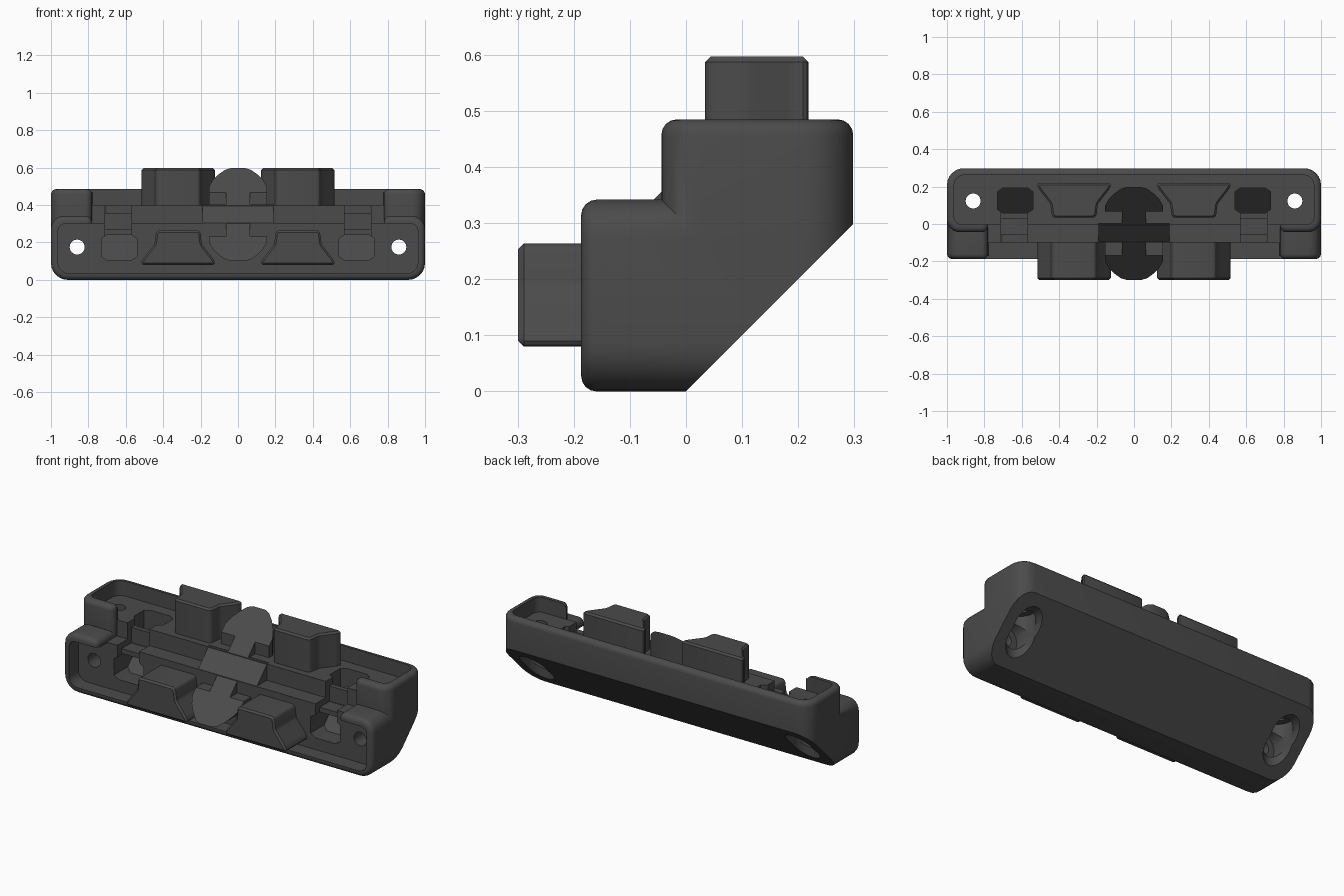
import bpy, bmesh, math
from mathutils import Vector

if "Cube" in bpy.data.objects:
    bpy.data.objects.remove(bpy.data.objects["Cube"])

M = 0.298            # the two legs mirror each other: (y, z) -> (M - z, M - y)
DIAG = 0.4           # inner diagonal plane z = y + DIAG

mat = bpy.data.materials.new("dark grey plastic")
mat.diffuse_color = (0.07, 0.07, 0.07, 1)
mat.use_nodes = True
mat.node_tree.nodes["Principled BSDF"].inputs["Base Color"].default_value = mat.diffuse_color


def swap(v):
    return Vector((v.x, M - v.z, M - v.y))


def rounded(corners, seg=6):
    """Outline from (x, z, radius) corners."""
    out, n = [], len(corners)
    for i, (x, z, r) in enumerate(corners):
        p = Vector((x, z))
        if r == 0:
            out.append((x, z))
            continue
        a = (Vector(corners[i - 1][:2]) - p).normalized()
        b = (Vector(corners[(i + 1) % n][:2]) - p).normalized()
        half = a.angle(b) / 2
        c = p + (a + b).normalized() * (r / math.sin(half))
        s, e = p + a * (r / math.tan(half)) - c, p + b * (r / math.tan(half)) - c
        ang = s.angle_signed(e)
        for k in range(seg + 1):
            t = -ang * k / seg
            out.append((c.x + s.x * math.cos(t) - s.y * math.sin(t),
                        c.y + s.x * math.sin(t) + s.y * math.cos(t)))
    return out


def prism(bm, pts, front, back, bevel=0, seg=1, cap_back=True):
    """Extrude an (x, z) outline in y; front and back may depend on z."""
    f = front if callable(front) else lambda z: front
    g = back if callable(back) else lambda z: back
    a = [bm.verts.new((x, f(z), z)) for x, z in pts]
    b = [bm.verts.new((x, g(z), z)) for x, z in pts]
    face = bm.faces.new(a)
    if cap_back:
        bm.faces.new(b[::-1])
    n = len(pts)
    for i in range(n):
        j = (i + 1) % n
        bm.faces.new((a[j], a[i], b[i], b[j]))
    if bevel:
        bmesh.ops.recalc_face_normals(bm, faces=bm.faces)
        bmesh.ops.bevel(bm, geom=list(face.edges), offset=bevel, segments=seg,
                        profile=0.5, affect='EDGES', clamp_overlap=False)


def finish(bm, name):
    bmesh.ops.recalc_face_normals(bm, faces=bm.faces)
    me = bpy.data.meshes.new(name)
    bm.to_mesh(me)
    bm.free()
    ob = bpy.data.objects.new(name, me)
    bpy.context.collection.objects.link(ob)
    me.materials.append(mat)
    return ob


def part(name, other, *args, **kw):
    bm = bmesh.new()
    prism(bm, *args, **kw)
    if other:
        for v in bm.verts:
            v.co = swap(v.co)
    return finish(bm, name)


def activate(ob):
    bpy.ops.object.select_all(action='DESELECT')
    ob.select_set(True)
    bpy.context.view_layer.objects.active = ob


def cut(target, *args):
    """Cut the same shape from both legs."""
    for other in (False, True):
        c = part("cutter", other, *args)
        c.hide_render = True
        m = target.modifiers.new("cut", 'BOOLEAN')
        m.operation, m.solver, m.object = 'DIFFERENCE', 'EXACT', c
        activate(target)
        bpy.ops.object.modifier_apply(modifier=m.name)
        bpy.data.objects.remove(c)


def box(x0, x1, z0, z1):
    return [(x0, z0), (x1, z0), (x1, z1), (x0, z1)]


def circle(x, z, r, n=32):
    return [(x + r * math.cos(2 * math.pi * i / n),
             z + r * math.sin(2 * math.pi * i / n)) for i in range(n)]


# Housing: one leg mitred against its mirror image, back corner sliced off
outline = rounded([(-1, 0, .09), (1, 0, .09), (1, .342, .07), (.78, .342, .035),
                   (.78, .303, 0), (-.78, .303, 0), (-.78, .342, .035), (-1, .342, .07)])
bm = bmesh.new()
prism(bm, outline, -.187, lambda z: M - z, bevel=.028, seg=4, cap_back=False)
dup = bmesh.ops.duplicate(bm, geom=bm.verts[:] + bm.edges[:] + bm.faces[:])
for v in [g for g in dup["geom"] if isinstance(g, bmesh.types.BMVert)]:
    v.co = swap(v.co)
bmesh.ops.remove_doubles(bm, verts=bm.verts, dist=1e-4)
bmesh.ops.recalc_face_normals(bm, faces=bm.faces)
res = bmesh.ops.bisect_plane(bm, geom=bm.verts[:] + bm.edges[:] + bm.faces[:], dist=1e-5,
                             plane_co=(0, 0, 0), plane_no=(0, 1, -1), clear_outer=True)
bmesh.ops.holes_fill(bm, edges=[e for e in bm.edges if e.is_boundary], sides=0)
housing = finish(bm, "housing")

# Shallow tray in each leg, open towards the inner corner
tray = rounded([(-.962, .036, .055), (.962, .036, .055), (.962, .3, .04), (.775, .3, 0),
                (.775, .37, 0), (-.775, .37, 0), (-.775, .3, 0), (-.962, .3, .04)])
cut(housing, tray, -.4, -.1)

for s in (-1, 1):
    def side(x0, x1, z0, z1):
        return box(*sorted((s * x0, s * x1)), z0, z1)
    # Strap passage with a diagonal floor
    x0, x1 = sorted((s * .54, s * .73))
    c = .03
    slot = [(x0 + c, .105), (x1 - c, .105), (x1, .125), (x1, .22), (x1 - c, .24),
            (x0 + c, .24), (x0, .22), (x0, .125)]
    cut(housing, slot, -.3, lambda z: z - .1)
    # Strap channel around the inner corner
    cut(housing, side(.57, .71, .2, .45), -.3, -.06)
    cut(housing, side(.57, .71, .27, .45), -.3, .03)
    # Screw hole and counterbore
    cut(housing, circle(s * .86, .175, .04), -.3, .1)
    cut(housing, circle(s * .86, .175, .077), 0, .4)

parts = [housing]

# Dovetail tabs
for other, leg in ((False, "front"), (True, "top")):
    for s in (-1, 1):
        tab = rounded([(.115, .08, .012), (.525, .08, .012), (.505, .115, .02),
                       (.447, .19, .03), (.437, .264, .02), (.203, .264, .02),
                       (.193, .19, .03), (.135, .115, .02)], 3)
        tab = [(s * x, z) for x, z in tab]
        parts.append(part(f"{leg}_tab", other, tab, -.299, -.08, bevel=.01, seg=1))

    # Double-ended arrow ridge, cut flush with the diagonal plane
    half = [(.065, .305), (.065, .232), (.155, .232), (.155, .2), (.135, .165),
            (.105, .135), (.07, .11), (.04, .101)]
    arrow = half + [(-x, z) for x, z in reversed(half)]
    parts.append(part(f"{leg}_arrow", other, arrow, lambda z: z - DIAG, -.08))

# Gusset filling the inner corner
parts.append(part("center_gusset", False, [(-.19, .3), (.19, .3), (.19, .402), (-.19, .402)],
                  lambda z: z - DIAG, .01))

for ob in parts:
    activate(ob)
    bpy.ops.object.shade_smooth_by_angle(angle=math.radians(32))
